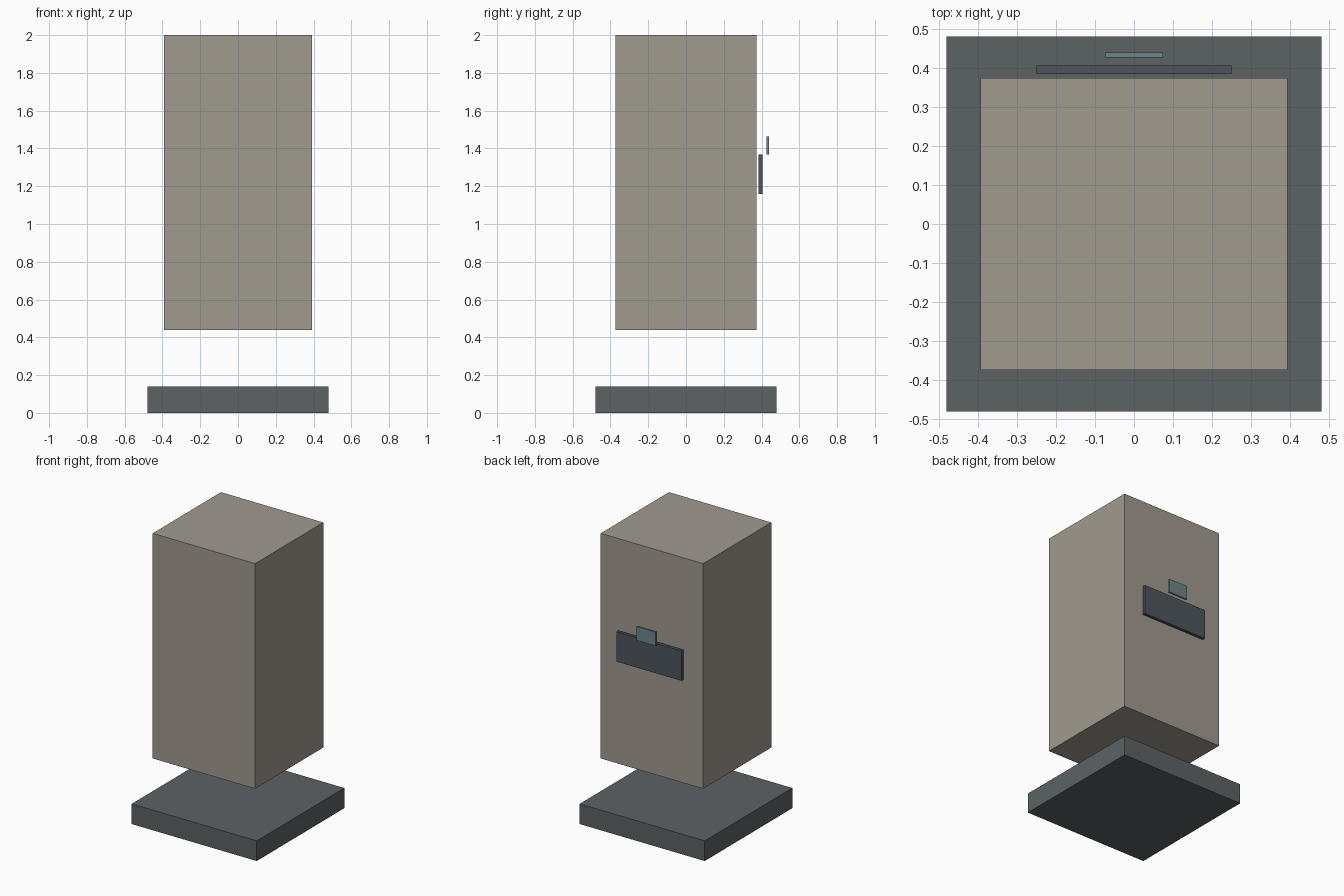
import bpy
from mathutils import Matrix, Vector
import bmesh

if "Cube" in bpy.data.objects:
    bpy.data.objects.remove(bpy.data.objects["Cube"])


def material(name, rgb):
    mat = bpy.data.materials.new(name)
    mat.diffuse_color = (*rgb, 1.0)
    mat.use_nodes = True
    mat.node_tree.nodes["Principled BSDF"].inputs["Base Color"].default_value = mat.diffuse_color
    return mat


def box(name, x, y, z, mat):
    """Box spanning the (low, high) ranges on each axis."""
    size = [b - a for a, b in (x, y, z)]
    centre = Vector([(a + b) / 2 for a, b in (x, y, z)])
    bm = bmesh.new()
    bmesh.ops.create_cube(bm, size=1.0, matrix=Matrix.Diagonal((*size, 1.0)))
    mesh = bpy.data.meshes.new(name)
    bm.to_mesh(mesh)
    bm.free()
    mesh.materials.append(mat)
    obj = bpy.data.objects.new(name, mesh)
    obj.location = centre
    bpy.context.collection.objects.link(obj)
    return obj


stone = material("warm_grey", (0.352, 0.328, 0.275))
slate = material("slate", (0.107, 0.122, 0.127))
dark = material("dark_slate", (0.075, 0.092, 0.104))
teal = material("muted_teal", (0.156, 0.235, 0.25))

# Square base slab
box("base", (-0.48, 0.48), (-0.48, 0.48), (0.0, 0.14), slate)
# Tall body floating above the base
box("body", (-0.393, 0.393), (-0.374, 0.374), (0.438, 2.0), stone)
# Wide panel and small tab behind the body
box("back_panel", (-0.249, 0.249), (0.384, 0.405), (1.16, 1.368), dark)
box("back_tab", (-0.074, 0.074), (0.426, 0.439), (1.368, 1.464), teal)
